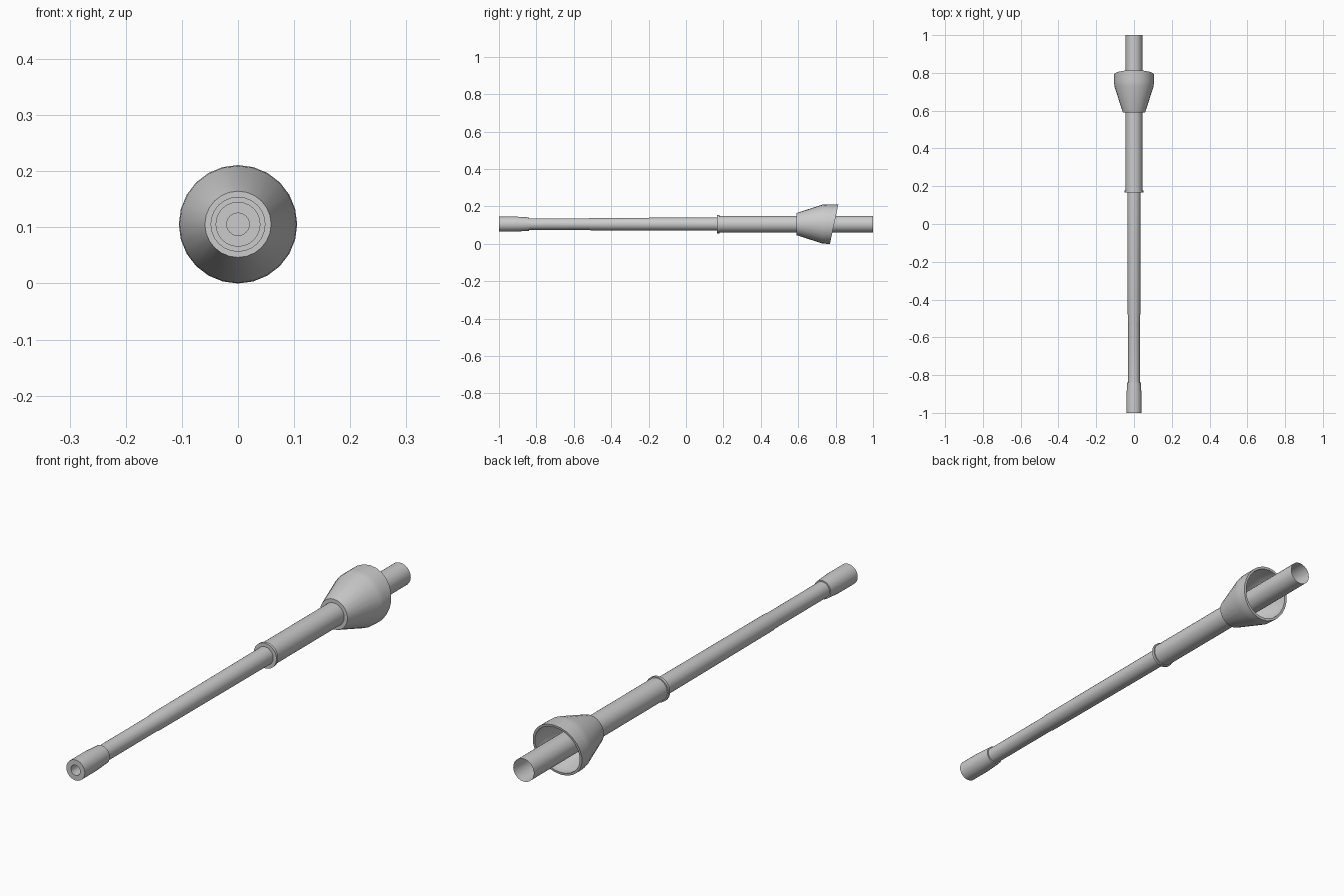
import bpy, bmesh, math

if "Cube" in bpy.data.objects:
    bpy.data.objects.remove(bpy.data.objects["Cube"])

AXIS_Z = 0.1055   # height of the common axis
SEGMENTS = 24

grey = bpy.data.materials.new("plain grey")
grey.diffuse_color = (0.6, 0.6, 0.6, 1)
grey.use_nodes = True
grey.node_tree.nodes["Principled BSDF"].inputs["Base Color"].default_value = grey.diffuse_color


def lathe(name, profile):
    """Revolve (y, radius[, slant]) points about the long axis.
    Slant shifts a ring along y in proportion to its height."""
    bm = bmesh.new()
    rings = []
    for point in profile:
        y, r = point[:2]
        slant = point[2] if len(point) > 2 else 0
        if r == 0:
            rings.append([bm.verts.new((0, y, AXIS_Z))] * SEGMENTS)
            continue
        ring = []
        for i in range(SEGMENTS):
            a = 2 * math.pi * i / SEGMENTS
            ring.append(bm.verts.new((r * math.cos(a), y + slant * math.sin(a),
                                      AXIS_Z + r * math.sin(a))))
        rings.append(ring)
    for lower, upper in zip(rings, rings[1:]):
        for i in range(SEGMENTS):
            j = (i + 1) % SEGMENTS
            corners = [lower[i], upper[i], upper[j], lower[j]]
            bm.faces.new(list(dict.fromkeys(corners)))
    mesh = bpy.data.meshes.new(name)
    bm.to_mesh(mesh)
    bm.free()
    mesh.materials.append(grey)
    obj = bpy.data.objects.new(name, mesh)
    bpy.context.collection.objects.link(obj)
    bpy.ops.object.select_all(action='DESELECT')
    obj.select_set(True)
    bpy.context.view_layer.objects.active = obj
    bpy.ops.object.shade_smooth_by_angle(angle=math.radians(30))
    return obj


# Thick tip with a blind bore
lathe("muzzle", [(-0.88, 0), (-0.88, 0.02), (-1.0, 0.02), (-1.0, 0.04),
                 (-0.91, 0.04), (-0.84, 0.036), (-0.84, 0.03)])

# Long slim barrel, slightly thicker towards the rear
lathe("barrel", [(-0.84, 0.031), (-0.52, 0.031), (-0.51, 0.033), (0.17, 0.035)])

# Front collar and wide rear tube, open at the back
lathe("rear_tube", [(0.167, 0.034), (0.167, 0.049), (0.178, 0.049),
                    (0.178, 0.0445), (1.0, 0.0445)])

# Hollow flared cup with a slanted rear rim
lathe("flared_cup", [(0.59, 0.044), (0.59, 0.059), (0.73, 0.104),
                     (0.755, 0.1055), (0.792, 0.1055, 0.0225),
                     (0.792, 0.096, 0.0205), (0.735, 0.096), (0.60, 0.045)])
